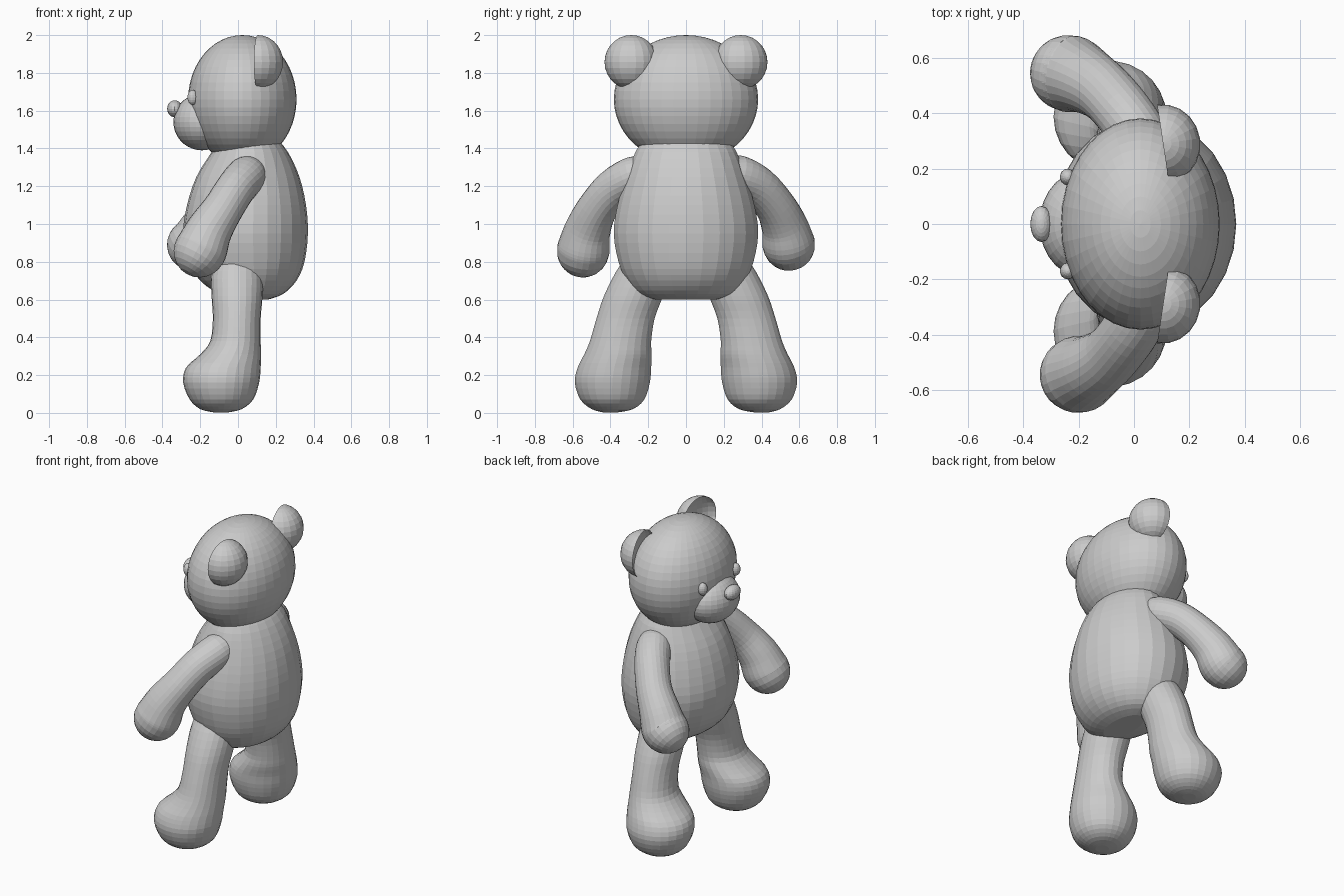
import bpy, bmesh, math
from mathutils import Vector

if "Cube" in bpy.data.objects:
    bpy.data.objects.remove(bpy.data.objects["Cube"])

SIDES = 26


def new_object(name, bm):
    bmesh.ops.recalc_face_normals(bm, faces=bm.faces)
    mesh = bpy.data.meshes.new(name)
    bm.to_mesh(mesh)
    bm.free()
    ob = bpy.data.objects.new(name, mesh)
    bpy.context.collection.objects.link(ob)
    return ob


def spline(keys, steps):
    """Catmull-Rom interpolation of tuples of numbers."""
    out = []
    for i in range(len(keys) - 1):
        a, b = keys[max(i - 1, 0)], keys[i]
        c, d = keys[i + 1], keys[min(i + 2, len(keys) - 1)]
        for s in range(steps):
            t = s / steps
            out.append([0.5 * (2 * q + (r - p) * t + (2 * p - 5 * q + 4 * r - u) * t ** 2
                               + (3 * q - p - 3 * r + u) * t ** 3)
                        for p, q, r, u in zip(a, b, c, d)])
    return out + [list(keys[-1])]


def loft(name, rings):
    """Skin a list of (centre, half axis, half axis) ellipses and cap the ends."""
    bm = bmesh.new()
    loops = []
    for c, u, v in rings:
        angles = [2 * math.pi * i / SIDES for i in range(SIDES)]
        loops.append([bm.verts.new(c + u * math.cos(a) + v * math.sin(a)) for a in angles])
    for a, b in zip(loops, loops[1:]):
        for i in range(SIDES):
            j = (i + 1) % SIDES
            bm.faces.new((a[i], a[j], b[j], b[i]))
    bm.faces.new(loops[0])
    bm.faces.new(loops[-1])
    return new_object(name, bm)


def stack(name, keys, side=1):
    """Loft of level ellipses given as (z, x min, x max, y min, y max)."""
    rings = []
    for z, x0, x1, y0, y1 in spline(keys, 3):
        rings.append((Vector(((x0 + x1) / 2, side * (y0 + y1) / 2, z)),
                      Vector(((x1 - x0) / 2, 0, 0)), Vector((0, (y1 - y0) / 2, 0))))
    return loft(name, rings)


def tube(name, keys, side, shift):
    """Round tube along (x, y, z, radius) keys, closed with a rounded end."""
    pts = [(Vector((x, side * y, z)) + shift * i / (len(keys) - 1), r)
           for i, (x, y, z, r) in enumerate(keys)]
    path = spline([(*p, r) for p, r in pts], 4)
    rings = []
    for i, k in enumerate(path):
        t = Vector(path[min(i + 1, len(path) - 1)][:3]) - Vector(path[max(i - 1, 0)][:3])
        t.normalize()
        u = t.cross(Vector((0, 1, 0))).normalized()
        rings.append((Vector(k[:3]), u * k[3], t.cross(u) * k[3]))
    c, r = Vector(path[-1][:3]), path[-1][3]
    for i in range(1, 7):
        a = i * math.pi / 2 / 6.3
        rings.append((c + t * r * math.sin(a), u * r * math.cos(a), t.cross(u) * r * math.cos(a)))
    return loft(name, rings)


def ball(name, loc, radii, seg=28, rings=18, cup=0.0, turn=0.0):
    """Ellipsoid; with cup set, its front half is pushed in to form a bowl."""
    bm = bmesh.new()
    bmesh.ops.create_uvsphere(bm, u_segments=seg, v_segments=rings, radius=1)
    for v in bm.verts:
        if cup and v.co.x < 0:
            v.co.x *= -cup
        v.co = Vector(a * b for a, b in zip(v.co, radii))
    ob = new_object(name, bm)
    ob.location = loc
    ob.rotation_euler.z = turn
    return ob


# Torso
stack("torso", [(z, a, b, -w, w) for z, a, b, w in (
    (.60, 0, .16, .16), (.63, -.10, .24, .25), (.70, -.20, .31, .315),
    (.80, -.26, .352, .36), (.95, -.29, .37, .385), (1.10, -.27, .36, .365),
    (1.25, -.22, .325, .32), (1.38, -.14, .265, .27), (1.46, -.09, .20, .22))])

# Head and face
ball("head", (.023, 0, 1.66), (.287, .382, .34), 36, 24)
ball("muzzle", (-.19, 0, 1.54), (.152, .19, .15))
ball("nose", (-.335, 0, 1.61), (.04, .065, .045), 16, 12)

leg_keys = [
    (.003, -.13, -.05, -.44, -.36), (.02, -.20, .02, -.50, -.28),
    (.07, -.255, .08, -.56, -.22), (.16, -.29, .112, -.59, -.19),
    (.24, -.275, .12, -.575, -.183), (.31, -.20, .122, -.54, -.18),
    (.38, -.147, .12, -.51, -.183), (.50, -.133, .12, -.475, -.165),
    (.62, -.14, .13, -.435, -.12), (.75, -.14, .13, -.37, -.08),
    (.85, -.10, .10, -.30, -.08)]
arm_keys = [(.06, .20, 1.27, .08), (.045, .27, 1.255, .105), (-.01, .38, 1.19, .105),
            (-.08, .47, 1.08, .107), (-.15, .52, .97, .122), (-.19, .54, .88, .138),
            (-.203, .545, .855, .138)]

# Paired parts; the left hand is raised slightly further forward
for label, s in (("right", -1), ("left", 1)):
    ball(label + "_ear", (.105, s * .29, 1.857), (.135, .143, .143), 20, 14, .5, s * .15)
    ball(label + "_eye", (-.24, s * .17, 1.67), (.028, .03, .04), 14, 10)
    stack(label + "_leg", leg_keys, -s)
    shift = Vector((-.035, 0, .035)) if s > 0 else Vector((0, 0, 0))
    tube(label + "_arm", arm_keys, s, shift)
